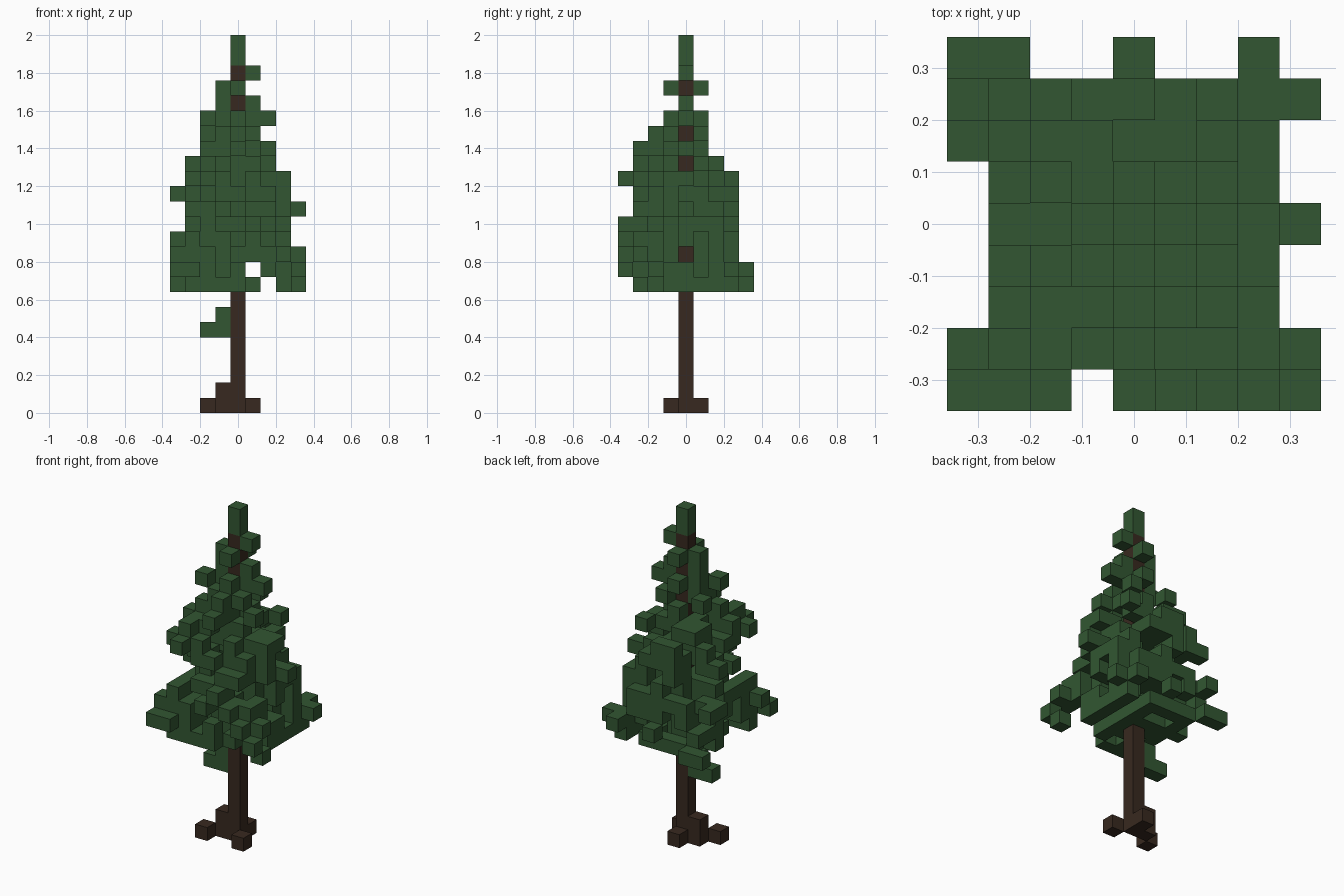
import bpy
import bmesh
import random
from mathutils import Vector

random.seed(23)
SIZE = 0.08  # edge of one block

cube = bpy.data.objects.get("Cube")
if cube:
    bpy.data.objects.remove(cube, do_unlink=True)


def make_material(name, rgb):
    mat = bpy.data.materials.new(name)
    mat.use_nodes = True
    mat.diffuse_color = (*rgb, 1)
    bsdf = mat.node_tree.nodes["Principled BSDF"]
    bsdf.inputs["Base Color"].default_value = (*rgb, 1)
    bsdf.inputs["Roughness"].default_value = 0.9
    return mat


# Canopy envelope: x low, x high, y low, y high of each layer, bottom up
FIRST = 8
ENVELOPE = [
    (-4, 4, -3, 4), (-4, 4, -4, 4), (-4, 4, -4, 3), (-4, 3, -4, 3),
    (-3, 3, -4, 3), (-3, 4, -3, 3), (-4, 3, -3, 3), (-3, 3, -4, 3),
    (-3, 2, -3, 2), (-2, 2, -3, 1), (-2, 1, -2, 1), (-2, 2, -1, 1),
]
LAYERS = range(FIRST, FIRST + len(ENVELOPE))

# Trunk and roots
wood = {(0, 0, k) for k in range(23)}
wood |= {(-1, 0, 0), (-1, 0, 1), (-2, -1, 0), (1, -1, 0), (0, 1, 0)}
leaves = set()


def in_gap(x, y, k):
    """Openings through the foliage."""
    if (x, k) in {(1, 9), (2, 8)}:
        return True
    return x > 0 and y == 0 and k in {10, 16, 18}


def put(x, y, k):
    """Add a leaf block where the envelope allows it."""
    if k not in LAYERS or in_gap(x, y, k) or (x, y, k) in wood:
        return
    x_low, x_high, y_low, y_high = ENVELOPE[k - FIRST]
    if x_low <= x <= x_high and y_low <= y <= y_high:
        leaves.add((x, y, k))


def bough(tip_x, tip_y, start, end):
    """Drooping branch from the trunk to its tip."""
    steps = max(abs(tip_x), abs(tip_y))
    last_y = 0
    for i in range(1, steps + 1):
        t = i / steps
        x, y = round(tip_x * t), round(tip_y * t)
        k = round(start + (end - start) * t)
        put(x, y, k)
        if i < steps:
            put(x, last_y, k)
        last_y = y


# Wide lower tier
for b in [(-4, -4, 12, 9), (4, -4, 12, 9), (-4, 4, 12, 8), (4, 3, 12, 9),
          (3, 4, 12, 9), (0, 4, 11, 9), (0, -4, 13, 11), (4, 0, 14, 13)]:
    bough(*b)
# Middle and upper tiers
for b in [(-3, -3, 16, 15), (-2, -4, 17, 15), (-4, 2, 15, 14), (2, 2, 17, 16),
          (-3, 2, 16, 15), (3, -1, 16, 15), (0, -3, 18, 17), (-2, -1, 19, 19),
          (2, 0, 19, 19), (-2, 1, 18, 18), (3, 2, 14, 12), (2, -3, 15, 13),
          (0, -2, 18, 18)]:
    bough(*b)
# Side twigs around the tips of the lower tier
for t in [(-3, -3, 8), (-3, -3, 9), (-3, -3, 10), (-3, -3, 11), (-3, -4, 9),
          (-4, -3, 10), (-4, 3, 11), (-4, 2, 11), (-3, 4, 8), (1, -4, 12),
          (2, -4, 11), (3, -4, 10), (4, -3, 8), (4, -3, 10), (3, 3, 8),
          (3, -3, 11), (2, 0, 9), (3, 2, 11), (2, 3, 11), (3, 3, 9)]:
    put(*t)

# Scattered foliage: dense near the trunk, thinning to a rounded edge
RADIUS = [3.7, 4.2, 4.2, 3.8, 3.5, 3.4, 3.3, 3.2, 2.9, 2.3, 1.5, 1.1]
for k, radius in zip(LAYERS, RADIUS):
    for x in range(-3, 4):
        for y in range(-3, 4):
            reach = Vector((x, y)).length
            chance = 0.7 if reach < radius - 1.2 else 0.5
            if reach <= radius and random.random() < chance:
                put(x, y, k)

# Close any slot left open across a layer, and screen the trunk
for k, (x_low, x_high, y_low, y_high) in zip(LAYERS, ENVELOPE):
    layer = [c for c in leaves if c[2] == k]
    for x in range(max(x_low, -3), min(x_high, 3) + 1):
        if not any(c[0] == x and (x or c[1] < 0) for c in layer):
            put(x, -1, k)
    for y in range(max(y_low, -3), min(y_high, 3) + 1):
        if not any(c[1] == y and (y or c[0] > 0) for c in layer):
            put(1 if y == 0 else 0, y, k)

# Crown, and the small low sprig
leaves |= {(1, 0, 20), (-1, 0, 20), (-1, 0, 21), (0, -1, 21), (0, 1, 21),
           (1, 0, 22), (0, 0, 23), (0, 0, 24)}
leaves |= {(-1, 0, 5), (-2, 0, 5), (-1, 0, 6)}

SIDES = [Vector(s) for s in ((1, 0, 0), (-1, 0, 0), (0, 1, 0),
                             (0, -1, 0), (0, 0, 1), (0, 0, -1))]


def build_blocks(name, cells, material):
    """Mesh the outer faces of a set of blocks."""
    solid = wood | leaves
    bm = bmesh.new()
    for cell in sorted(cells):
        centre = Vector(cell) + Vector((0, 0, 0.5))
        for side in SIDES:
            if tuple(int(a + b) for a, b in zip(cell, side)) in solid:
                continue
            u = Vector((side.y, side.z, side.x))
            v = side.cross(u)
            corners = [side + u + v, side - u + v, side - u - v, side + u - v]
            bm.faces.new([bm.verts.new((centre + c / 2) * SIZE)
                          for c in corners])
    bmesh.ops.remove_doubles(bm, verts=bm.verts, dist=SIZE / 100)
    mesh = bpy.data.meshes.new(name)
    bm.to_mesh(mesh)
    bm.free()
    mesh.materials.append(material)
    obj = bpy.data.objects.new(name, mesh)
    bpy.context.collection.objects.link(obj)


build_blocks("trunk_and_roots", wood,
             make_material("dark_bark", (0.039, 0.022, 0.014)))
build_blocks("foliage", leaves,
             make_material("needle_green", (0.032, 0.094, 0.032)))
